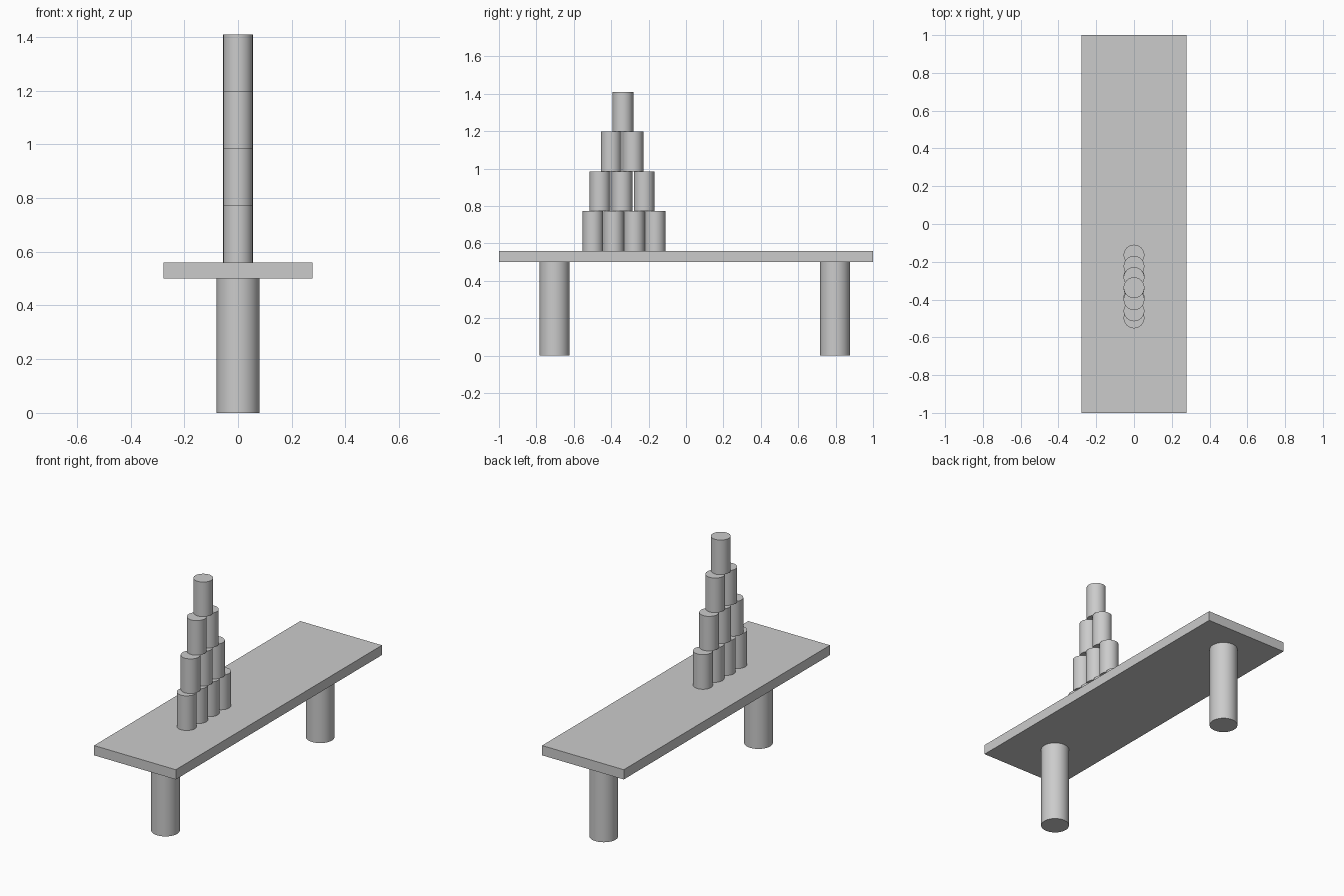
import bpy

if "Cube" in bpy.data.objects:
    bpy.data.objects.remove(bpy.data.objects["Cube"])

PLANK_BOTTOM, PLANK_TOP = 0.5, 0.56
CAN_R, CAN_H = 0.055, 0.2125


def cylinder(name, radius, y, z0, z1):
    bpy.ops.mesh.primitive_cylinder_add(
        vertices=32, radius=radius, depth=z1 - z0, location=(0, y, (z0 + z1) / 2))
    bpy.context.object.name = name
    bpy.ops.object.shade_smooth_by_angle()


# Plank
bpy.ops.mesh.primitive_cube_add(size=1, location=(0, 0, (PLANK_BOTTOM + PLANK_TOP) / 2))
plank = bpy.context.object
plank.name = "plank"
plank.scale = (0.555, 2.0, PLANK_TOP - PLANK_BOTTOM)
bpy.ops.object.transform_apply(location=False, rotation=False, scale=True)

# Round posts under the plank
for name, y in (("front_leg", -0.703), ("back_leg", 0.797)):
    cylinder(name, 0.08, y, 0, PLANK_BOTTOM)

# Pyramid of cans: (count, row centre, spacing) from bottom to top
rows = [(4, -0.331, 0.111), (3, -0.342, 0.118), (2, -0.342, 0.117), (1, -0.337, 0)]
for level, (count, centre, pitch) in enumerate(rows):
    z = PLANK_TOP + level * CAN_H
    for i in range(count):
        y = centre + (i - (count - 1) / 2) * pitch
        cylinder(f"can_row{level + 1}_{i + 1}", CAN_R, y, z, z + CAN_H)
